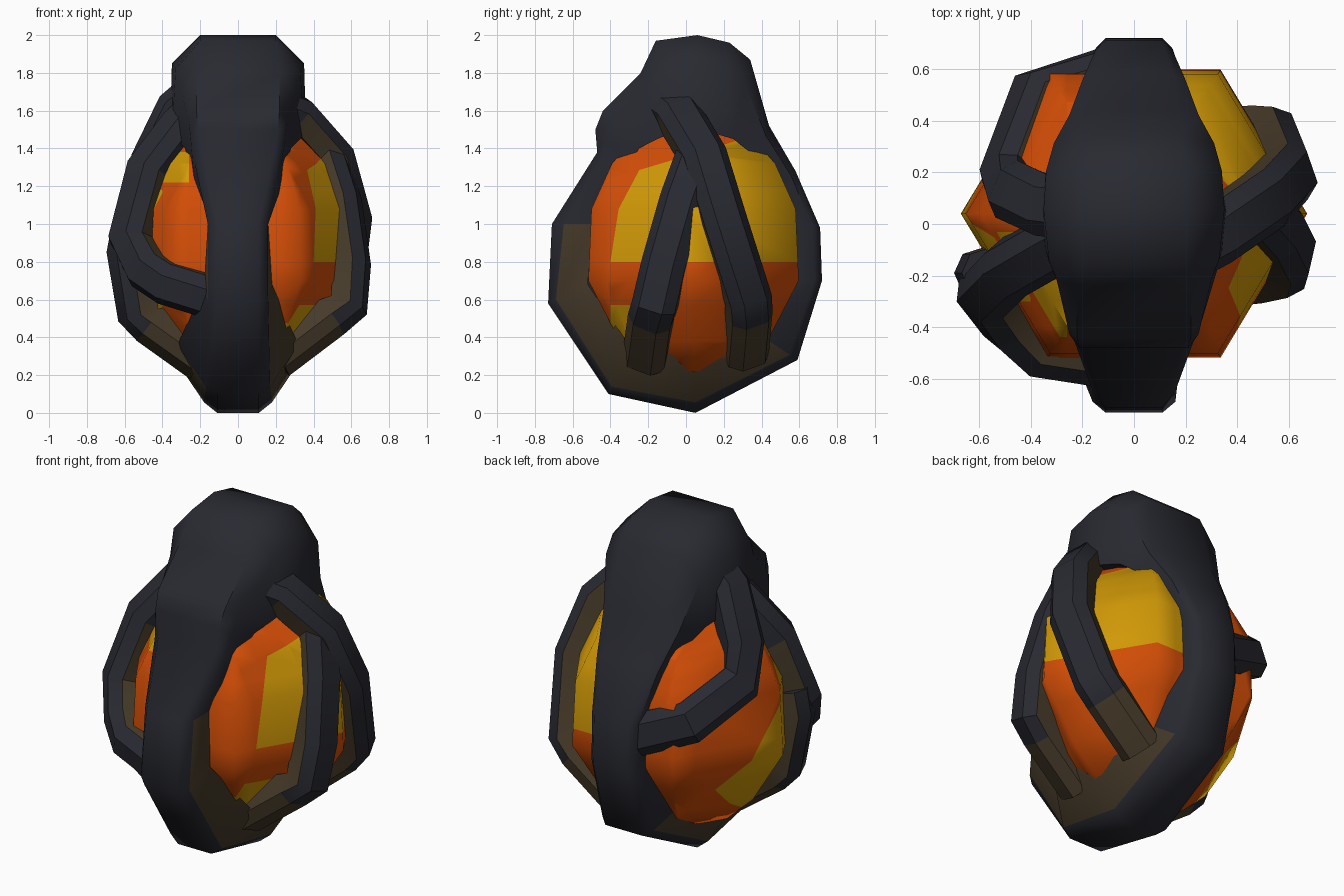
import bpy, bmesh, math
from mathutils import Vector

if "Cube" in bpy.data.objects:
    bpy.data.objects.remove(bpy.data.objects["Cube"])


def material(name, rgb):
    m = bpy.data.materials.new(name)
    m.use_nodes = True
    m.diffuse_color = (*rgb, 1)
    m.node_tree.nodes["Principled BSDF"].inputs["Base Color"].default_value = (*rgb, 1)
    return m


DARK = material("dark slate", (0.022, 0.023, 0.031))
BROWN = material("dull brown", (0.06, 0.042, 0.022))
ORANGE = material("glow orange", (0.65, 0.075, 0.002))
YELLOW = material("glow yellow", (0.64, 0.32, 0.002))


def finish(bm, name, mats, angle):
    bmesh.ops.recalc_face_normals(bm, faces=bm.faces)
    mesh = bpy.data.meshes.new(name)
    bm.to_mesh(mesh)
    bm.free()
    ob = bpy.data.objects.new(name, mesh)
    bpy.context.collection.objects.link(ob)
    for m in mats:
        mesh.materials.append(m)
    bpy.ops.object.select_all(action="DESELECT")
    ob.select_set(True)
    bpy.context.view_layer.objects.active = ob
    bpy.ops.object.shade_smooth_by_angle(angle=math.radians(angle))


def loft(bm, rings, closed, brown_rule):
    """Skin equal rings; brown_rule(edge index, face centre) picks the second material."""
    loops = [[bm.verts.new(p) for p in r] for r in rings]
    n = len(loops[0])
    for i in range(len(loops) - (0 if closed else 1)):
        a, b = loops[i], loops[(i + 1) % len(loops)]
        for k in range(n):
            f = bm.faces.new((a[k], a[(k + 1) % n], b[(k + 1) % n], b[k]))
            f.material_index = int(brown_rule(k, f.calc_center_median()))
    if not closed:
        bm.faces.new(loops[0])
        bm.faces.new(loops[-1])


# Glowing core: six-sided egg, cut along planes into orange and yellow patches
def build_core():
    bm = bmesh.new()
    profile = [(0.22, 0.3), (0.38, 0.47), (0.7, 0.67), (1.08, 0.65), (1.32, 0.52), (1.47, 0.36), (1.55, 0.2)]
    rings = [[(r * math.cos(k * math.pi / 3), 0.04 + 0.96 * r * math.sin(k * math.pi / 3), z)
              for k in range(6)] for z, r in profile]
    loft(bm, rings, False, lambda k, c: False)
    regions = [  # each region is the space in front of all its (normal, offset) planes
        [((1, 0.7, -0.15), 0), ((0, 0, 1), 0.8), ((1, 0, 0), 0), ((0, 0.3, -1), -1.36)],
        [((-1, 0, 0), 0.4), ((0, -1.9, -1), -1.08), ((0, 1, 0), -0.3), ((0, 0, -1), -1.18)],
        [((-1, 0, 0), 0.26), ((0, -1, 0), 0.03), ((0, 0, 1), 1.22), ((0, 0, -1), -1.38)],
        [((1, 0, 0), 0.2), ((0, 0, -1), -0.57), ((0, -1, 0), 0.12), ((0, 1, 0), -0.4)],
    ]
    for planes in regions:
        for n, d in planes:
            n = Vector(n)
            bmesh.ops.bisect_plane(bm, geom=bm.verts[:] + bm.edges[:] + bm.faces[:],
                                   plane_co=n * (d / n.length_squared), plane_no=n)
    for f in bm.faces:
        c = f.calc_center_median()
        f.material_index = int(any(all(Vector(n).dot(c) > d for n, d in p) for p in regions))
    finish(bm, "glowing_core", [ORANGE, YELLOW], 65)


# Main hooded band: outer y z, inner y z, half widths at outer, flank and inner, flank depth
STATIONS = [
    (-.71, 1.0, -.50, 1.0, .11, .16, .16, .3),
    (-.47, 1.38, -.42, 1.2, .19, .23, .23, .3),
    (-.48, 1.5, -.30, 1.3, .21, .25, .25, .3),
    (-.44, 1.6, -.25, 1.4, .22, .26, .28, .3),
    (-.24, 1.8, -.15, 1.45, .22, .30, .33, .3),
    (-.16, 1.97, -.08, 1.48, .20, .33, .35, .3),
    (.06, 2.0, .05, 1.5, .20, .35, .36, .3),
    (.23, 1.96, .15, 1.48, .20, .34, .34, .3),
    (.34, 1.87, .25, 1.45, .18, .31, .31, .3),
    (.44, 1.52, .38, 1.35, .17, .25, .25, .3),
    (.58, 1.28, .50, 1.2, .15, .20, .20, .3),
    (.71, .98, .58, 1.0, .11, .15, .15, .3),
    (.72, .7, .58, .7, .11, .15, .15, .3),
    (.59, .28, .38, .42, .12, .17, .24, .2),
    (.05, .0, .05, .28, .11, .18, .33, .2),
    (-.41, .1, -.30, .36, .11, .17, .32, .15),
    (-.73, .58, -.52, .68, .11, .16, .18, .2),
]


def build_band():
    bm = bmesh.new()
    rings = []
    for yo, zo, yi, zi, wo, wm, wi, t in STATIONS:
        ym, zm = yo + (yi - yo) * t, zo + (zi - zo) * t
        right = [(wo, yo, zo), (wm, ym, zm), (wi, yi, zi)]
        rings.append(right + [(-x, y, z) for x, y, z in reversed(right)])

    def brown(k, c):
        dark_cheek = k == 3 and c.y < -0.35 and c.z < 0.6
        low = c.z < 0.5 or (c.y < 0.4 and c.z < 1.05)
        return k in (1, 2, 3) and low and not dark_cheek
    loft(bm, rings, True, brown)
    finish(bm, "hooded_band", [DARK, BROWN], 48)


# Side straps: chamfered bars bent around the core, path runs on the outer face
def strap(name, path, half=0.12, depth=0.17, centre=(0, 0.04, 0.85), brown_top=1.5):
    bm = bmesh.new()
    pts = [Vector(p) for p in path]
    rings = []
    for i, p in enumerate(pts):
        tangent = (pts[min(i + 1, len(pts) - 1)] - pts[max(i - 1, 0)]).normalized()
        out = p - Vector(centre)
        out = (out - tangent * out.dot(tangent)).normalized()
        side = tangent.cross(out)
        shape = [(.55, 0), (1, .35), (.9, 1), (-.9, 1), (-1, .35), (-.55, 0)]
        rings.append([p + side * (half * s) - out * (depth * d) for s, d in shape])
    loft(bm, rings, False, lambda k, c: (k in (1, 2, 3) and c.z < brown_top) or c.z < 0.42)
    finish(bm, name, [DARK, BROWN], 35)


build_core()
build_band()
strap("left_rear_strap", [(.22, -.12, 1.72), (.37, -.04, 1.66), (.59, .11, 1.41), (.69, .22, 1.05),
                          (.63, .37, .58), (.53, .38, .46), (.26, .36, .24)])
strap("left_front_strap", [(.56, .06, 1.4), (.64, -.03, 1.15), (.69, -.13, .8), (.67, -.19, .54),
                           (.55, -.22, .44), (.26, -.25, .22)])
strap("right_front_strap", [(-.22, -.06, 1.7), (-.35, -.13, 1.58), (-.54, -.24, 1.33), (-.64, -.34, .95),
                            (-.55, -.46, .76), (-.42, -.57, .67), (-.1, -.62, .57)],
      0.115, 0.2, (-.14, .2, .85), 1.35)
strap("right_lower_strap", [(-.64, -.25, 1.0), (-.67, -.25, .85), (-.61, -.23, .49), (-.52, -.23, .4),
                            (-.24, -.23, .2)])
strap("right_rear_strap", [(-.24, .06, 1.82), (-.4, .08, 1.68), (-.54, .15, 1.38), (-.56, .24, 1.18),
                           (-.43, .58, 1.02), (-.08, .69, .88)], 0.12, 0.15, brown_top=1.2)
